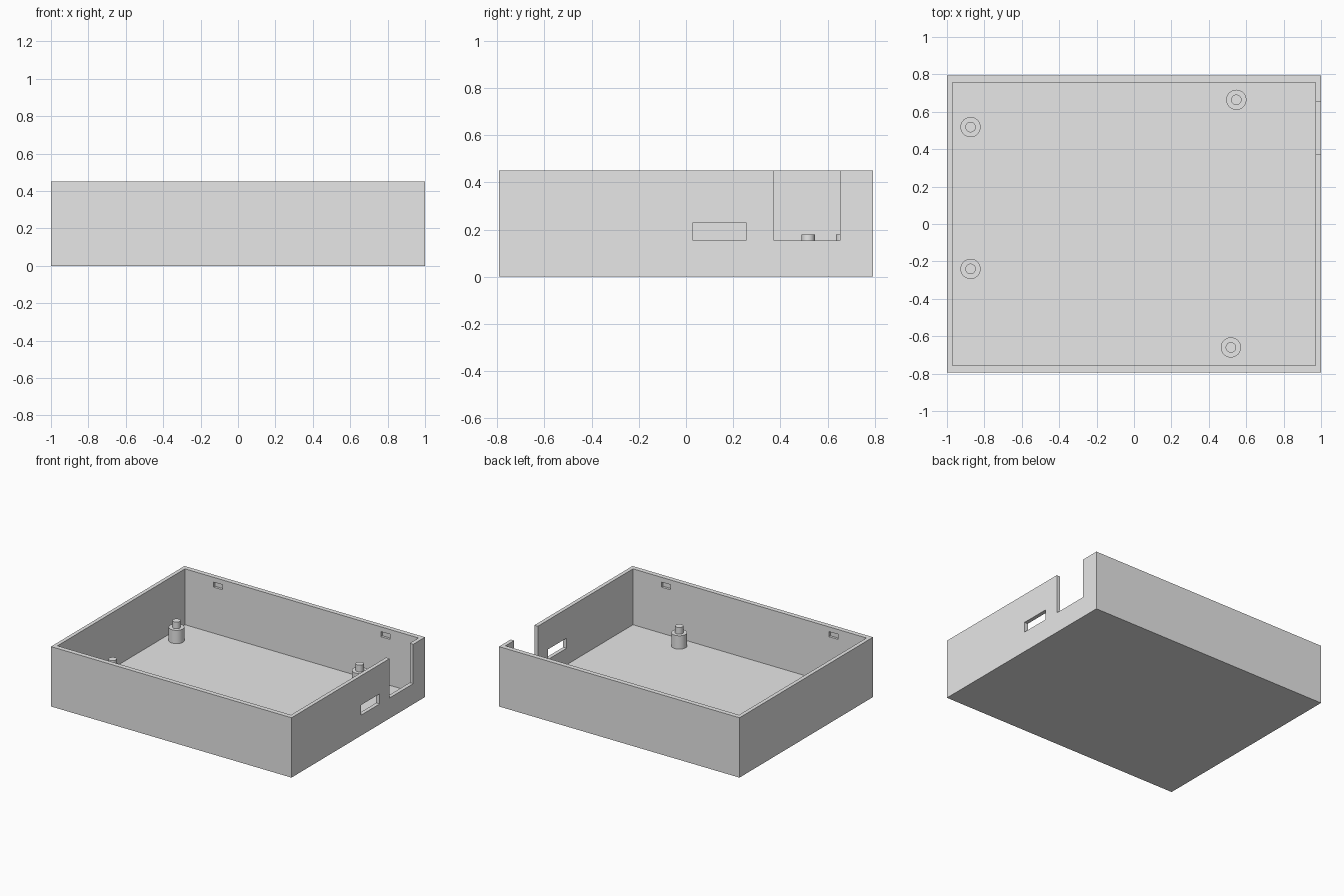
import bpy
import bmesh
import math

if "Cube" in bpy.data.objects:
    bpy.data.objects.remove(bpy.data.objects["Cube"], do_unlink=True)

HALF_X, HALF_Y, HEIGHT = 1.0, 0.793, 0.45
INNER_X, INNER_Y, FLOOR = 0.971, 0.757, 0.03

grey = bpy.data.materials.new("light grey plastic")
grey.use_nodes = True
grey.diffuse_color = (0.8, 0.8, 0.8, 1)
grey.node_tree.nodes["Principled BSDF"].inputs["Base Color"].default_value = (0.8, 0.8, 0.8, 1)


def add_object(name, bm):
    bmesh.ops.recalc_face_normals(bm, faces=bm.faces)
    mesh = bpy.data.meshes.new(name)
    bm.to_mesh(mesh)
    bm.free()
    mesh.materials.append(grey)
    obj = bpy.data.objects.new(name, mesh)
    bpy.context.collection.objects.link(obj)
    return obj


def box(name, x, y, z):
    """Box from (low, high) ranges on each axis."""
    bm = bmesh.new()
    bmesh.ops.create_cube(bm, size=1)
    for v in bm.verts:
        v.co = [r[0] if c < 0 else r[1] for c, r in zip(v.co, (x, y, z))]
    return add_object(name, bm)


def cut(target, x, y, z):
    """Subtract a box from the target and discard the cutter."""
    cutter = box("cutter", x, y, z)
    cutter.hide_render = True
    mod = target.modifiers.new("cut", 'BOOLEAN')
    mod.operation, mod.solver, mod.object = 'DIFFERENCE', 'EXACT', cutter
    bpy.context.view_layer.objects.active = target
    bpy.ops.object.modifier_apply(modifier=mod.name)
    bpy.data.objects.remove(cutter, do_unlink=True)


def lathe(name, location, profile, segments=32):
    """Spin a (radius, height) profile about the vertical axis."""
    bm = bmesh.new()
    verts = [bm.verts.new((r, 0, z)) for r, z in profile]
    edges = [bm.edges.new(pair) for pair in zip(verts, verts[1:])]
    bmesh.ops.spin(bm, geom=verts + edges, cent=(0, 0, 0), axis=(0, 0, 1),
                   angle=math.tau, steps=segments)
    bmesh.ops.remove_doubles(bm, verts=bm.verts, dist=0.0001)
    obj = add_object(name, bm)
    obj.location = (*location, 0)
    bpy.ops.object.select_all(action='DESELECT')
    obj.select_set(True)
    bpy.context.view_layer.objects.active = obj
    bpy.ops.object.shade_smooth_by_angle(angle=math.radians(30))
    return obj


# Open tray
tray = box("enclosure_tray", (-HALF_X, HALF_X), (-HALF_Y, HALF_Y), (0, HEIGHT))
cut(tray, (-INNER_X, INNER_X), (-INNER_Y, INNER_Y), (FLOOR, HEIGHT + 0.1))

# Open notch and connector slot through the +x wall
cut(tray, (0.9, 1.1), (0.373, 0.653), (0.154, HEIGHT + 0.1))
cut(tray, (0.9, 1.1), (0.03, 0.255), (0.154, 0.23))

# Shallow lid-clip pockets inside the front and back walls
for side in (-1, 1):
    for end in (-1, 1):
        cut(tray, sorted((end * 0.657, end * 0.732)),
            sorted((side * 0.7, side * (INNER_Y + 0.018))), (0.376, 0.414))

# Board standoffs: wide post with a locating pin
standoffs = {
    "standoff_back_right": (-0.874, 0.518),
    "standoff_front_right": (-0.874, -0.24),
    "standoff_back_left": (0.547, 0.664),
    "standoff_front_left": (0.518, -0.66),
}
for name, spot in standoffs.items():
    lathe(name, spot, [(0, 0.02), (0.054, 0.02), (0.054, 0.13),
                       (0.028, 0.13), (0.028, 0.18), (0, 0.18)])
